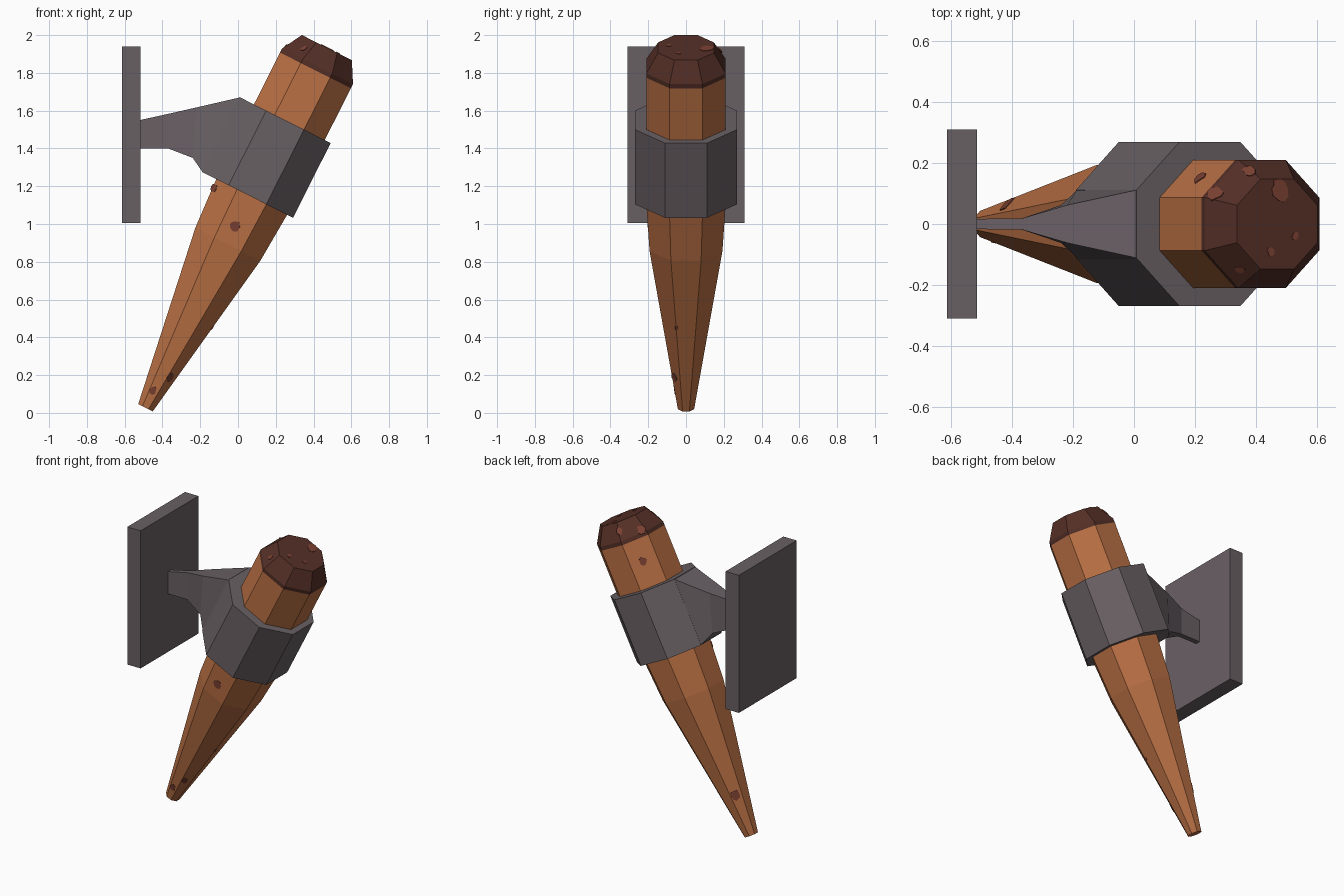
import bpy, bmesh, math, random
from mathutils import Vector
from mathutils.bvhtree import BVHTree

if "Cube" in bpy.data.objects:
    bpy.data.objects.remove(bpy.data.objects["Cube"])

random.seed(4)
D = Vector((0.45, 0, 0.893))      # torch axis
R = Vector((0.893, 0, -0.45))     # across the axis, away from the wall
BASE = Vector((-0.49, 0, 0.027))


def material(name, rgb):
    m = bpy.data.materials.new(name)
    lin = [((c / 255 + 0.055) / 1.055) ** 2.4 for c in rgb]
    m.diffuse_color = (*lin, 1)
    m.use_nodes = True
    m.node_tree.nodes["Principled BSDF"].inputs["Base Color"].default_value = m.diffuse_color
    return m


wood = material("warm wood", (186, 112, 68))
char = material("charred wood", (84, 47, 38))
stain = material("reddish stain", (122, 64, 50))
metal = material("dull grey metal", (105, 96, 100))


def octagon(t, apothem, shift=0.0):
    """Eight-sided section at distance t along the tilted axis."""
    c = apothem / math.cos(math.pi / 8)
    pts = []
    for k in range(8):
        a = math.pi / 8 + k * math.pi / 4
        pts.append(BASE + D * t + R * (c * math.cos(a) + shift) + Vector((0, c * math.sin(a), 0)))
    return pts


def loft(name, sections, mats, rule=None):
    """Skin a list of equal-length sections and cap both ends."""
    bm = bmesh.new()
    rings = [[bm.verts.new(p) for p in s] for s in sections]
    n = len(rings[0])
    for i in range(len(rings) - 1):
        for k in range(n):
            j = (k + 1) % n
            f = bm.faces.new((rings[i][k], rings[i][j], rings[i + 1][j], rings[i + 1][k]))
            f.material_index = rule(i) if rule else 0
    bm.faces.new(rings[0][::-1])
    bm.faces.new(rings[-1]).material_index = rule(len(rings) - 1) if rule else 0
    bmesh.ops.recalc_face_normals(bm, faces=bm.faces)
    me = bpy.data.meshes.new(name)
    bm.to_mesh(me)
    tree = BVHTree.FromBMesh(bm)
    bm.free()
    for m in mats:
        me.materials.append(m)
    bpy.context.collection.objects.link(bpy.data.objects.new(name, me))
    return tree


# Tapered shaft with a charred, chamfered head
profile = [(0, 0.043), (0.97, 0.193), (1.25, 0.21), (2.0, 0.21), (2.025, 0.21), (2.135, 0.148)]
shaft = loft("torch_shaft", [octagon(t, r) for t, r in profile], [wood, char],
             lambda i: 1 if i >= 3 else 0)

# Octagonal holder collar
loft("holder_collar", [octagon(1.25, 0.27, -0.025), octagon(1.693, 0.27, -0.025)], [metal])


# Flared arm from the wall plate to the back of the collar
def arm_section(xt, zt, xb, zb, h):
    return [Vector(p) for p in ((xt, -h, zt), (xt, h, zt), (xb, h, zb), (xb, -h, zb))]


loft("holder_arm", [
    arm_section(-0.52, 1.55, -0.52, 1.40, 0.017),
    arm_section(-0.37, 1.583, -0.37, 1.40, 0.018),
    arm_section(-0.22, 1.617, -0.24, 1.35, 0.062),
    arm_section(0.01, 1.67, -0.187, 1.274, 0.112),
], [metal])

# Wall plate
loft("wall_plate", [[Vector((x, y, z)) for y, z in
                     ((-0.31, 1.005), (0.31, 1.005), (0.31, 1.94), (-0.31, 1.94))]
                    for x in (-0.615, -0.515)], [metal])


# Thin irregular stains laid on the shaft surface
def spot(name, origin, direction, size):
    direction = Vector(direction).normalized()
    hit, normal, _, _ = shaft.ray_cast(Vector(origin) - direction * 3, direction)
    if hit is None:
        return
    u = (D - normal * D.dot(normal))
    u = u.normalized() if u.length > 0.01 else Vector((0, 1, 0))
    v = normal.cross(u)
    radii = [size * random.uniform(0.75, 1.2) for _ in range(9)]
    sections = []
    for off in (-0.003, 0.003):
        sections.append([hit + normal * off + (u * math.cos(k * math.tau / 9)
                         + v * 0.85 * math.sin(k * math.tau / 9)) * radii[k] for k in range(9)])
    loft(name, sections, [stain])


spots = [((x, 0, z), (0, 1, 0), s) for x, z, s in
         ((-0.02, 0.99, 0.032), (-0.13, 1.19, 0.025), (-0.45, 0.12, 0.022), (-0.36, 0.19, 0.025))]
spots += [((0, y, z), (-1, 0, 0), s) for y, z, s in
          ((0.11, 1.93, 0.03), (-0.05, 0.45, 0.012), (-0.06, 0.18, 0.014))]
spots += [((x, y, 1), (0, 0, -1), s) for x, y, s in
          ((0.48, 0.11, 0.038), (0.27, 0.1, 0.03), (0.45, -0.09, 0.015),
           (0.53, -0.04, 0.015), (0.35, -0.15, 0.02), (0.38, 0.175, 0.025))]
spots += [((-0.355, 0, 0.295), (1, -1, 0), 0.035), ((0.37, 0, 1.75), (1, -1, 0), 0.03)]
for n, (o, d, s) in enumerate(spots):
    spot("stain_%02d" % (n + 1), o, d, s)
